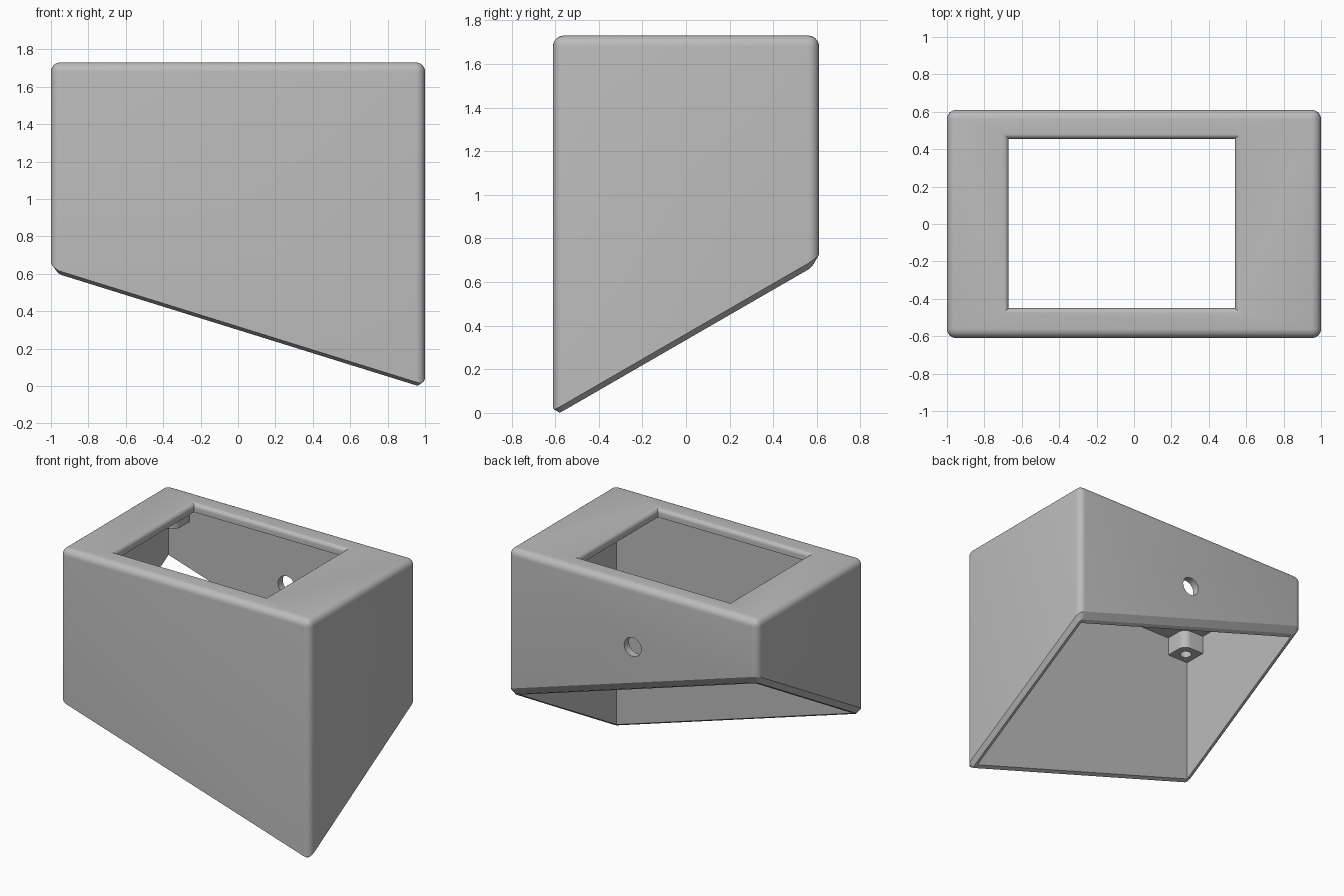
import bpy, bmesh, math
from mathutils import Vector

if "Cube" in bpy.data.objects:
    bpy.data.objects.remove(bpy.data.objects["Cube"], do_unlink=True)

W, D, H = 1.0, 0.61, 1.73       # half width, half depth, height
WALL, CEILING = 0.055, 1.67

grey = bpy.data.materials.new("plain grey")
grey.use_nodes = True
grey.diffuse_color = (0.5, 0.5, 0.5, 1)
grey.node_tree.nodes["Principled BSDF"].inputs["Base Color"].default_value = (0.5, 0.5, 0.5, 1)


def finish(name, bm):
    bmesh.ops.recalc_face_normals(bm, faces=bm.faces[:])
    mesh = bpy.data.meshes.new(name)
    bm.to_mesh(mesh)
    bm.free()
    mesh.materials.append(grey)
    obj = bpy.data.objects.new(name, mesh)
    bpy.context.collection.objects.link(obj)
    return obj


def loft(name, rings):
    """Skin a stack of equal-length closed rings and cap both ends."""
    bm = bmesh.new()
    loops = [[bm.verts.new(p) for p in ring] for ring in rings]
    n = len(loops[0])
    for a, b in zip(loops, loops[1:]):
        for i in range(n):
            bm.faces.new((a[i], a[(i + 1) % n], b[(i + 1) % n], b[i]))
    bm.faces.new(loops[0][::-1])
    bm.faces.new(loops[-1])
    return finish(name, bm)


def rect(x0, x1, y0, y1, z):
    return [(x0, y0, z), (x1, y0, z), (x1, y1, z), (x0, y1, z)]


def circle(r, segs=32):
    return [(r * math.cos(a), r * math.sin(a)) for a in (i * math.tau / segs for i in range(segs))]


def cut(obj, cutter):
    mod = obj.modifiers.new("cut", "BOOLEAN")
    mod.operation, mod.object, mod.solver = "DIFFERENCE", cutter, "EXACT"
    bpy.context.view_layer.objects.active = obj
    bpy.ops.object.modifier_apply(modifier=mod.name)
    bpy.data.objects.remove(cutter, do_unlink=True)


def smooth(obj):
    bpy.ops.object.select_all(action="DESELECT")
    obj.select_set(True)
    bpy.context.view_layer.objects.active = obj
    bpy.ops.object.shade_smooth_by_angle(angle=math.radians(28))


# Outer shell: a block with a base sloping in both directions
bm = bmesh.new()
bmesh.ops.create_cube(bm, size=2)
for v in bm.verts:
    x, y = v.co.x * W, v.co.y * D
    v.co = Vector((x, y, H if v.co.z > 0 else 0.635 - 0.311 * x + 0.577 * y))
base = min(bm.faces, key=lambda f: f.calc_center_median().z)
bmesh.ops.bevel(bm, geom=[e for e in bm.edges if base not in e.link_faces],
                offset=0.05, segments=6, profile=0.5, affect="EDGES")
# Flat chamfer around the base
bm.normal_update()
base = max(bm.faces, key=lambda f: -f.normal.z * f.calc_area())
bmesh.ops.bevel(bm, geom=list(base.edges), offset=0.033, segments=1, affect="EDGES")
shell = finish("housing_shell", bm)

# Hollow inside, open at the base
cx, cy = W - WALL, D - WALL
cut(shell, loft("cavity", [rect(-cx, cx, -cy, cy, z) for z in (-0.5, CEILING)]))

# Window in the top with a rounded, mitred lip
R = 0.03
steps = [(0, CEILING - 0.1)]
steps += [(R * (1 - math.cos(a)), H - R + R * math.sin(a)) for a in (math.pi / 12 * i for i in range(6))]
steps += [(R, H), (R, H + 0.1)]
cut(shell, loft("window", [rect(-0.67 - g, 0.54 + g, -0.45 - g, 0.455 + g, z) for g, z in steps]))

# Cable hole through the back wall
cut(shell, loft("cable_hole", [[(x, y, 1.28 + z) for x, z in circle(0.068)] for y in (0.4, 0.8)]))
smooth(shell)

# Screw bosses under the top, one in each corner
ox, oy, S, C = W - 0.05, D - 0.05, 0.175, 0.06
for sx, side in ((1, "left"), (-1, "right")):
    for sy, end in ((-1, "front"), (1, "back")):
        outline = [(0, 0), (S, 0), (S, S - C)]
        outline += [(S - C + C * math.cos(a), S - C + C * math.sin(a))
                    for a in (math.pi / 12 * i for i in range(1, 6))]
        outline += [(S - C, S), (0, S)]
        boss = loft(f"{end}_{side}_screw_boss",
                    [[(sx * (ox - a), sy * (oy - b), z) for a, b in outline] for z in (1.535, 1.68)])
        px, py = sx * (ox - S / 2), sy * (oy - S / 2)
        cut(boss, loft("screw_hole", [[(px + a, py + b, z) for a, b in circle(0.04, 24)]
                                      for z in (1.4, 1.66)]))
        smooth(boss)
